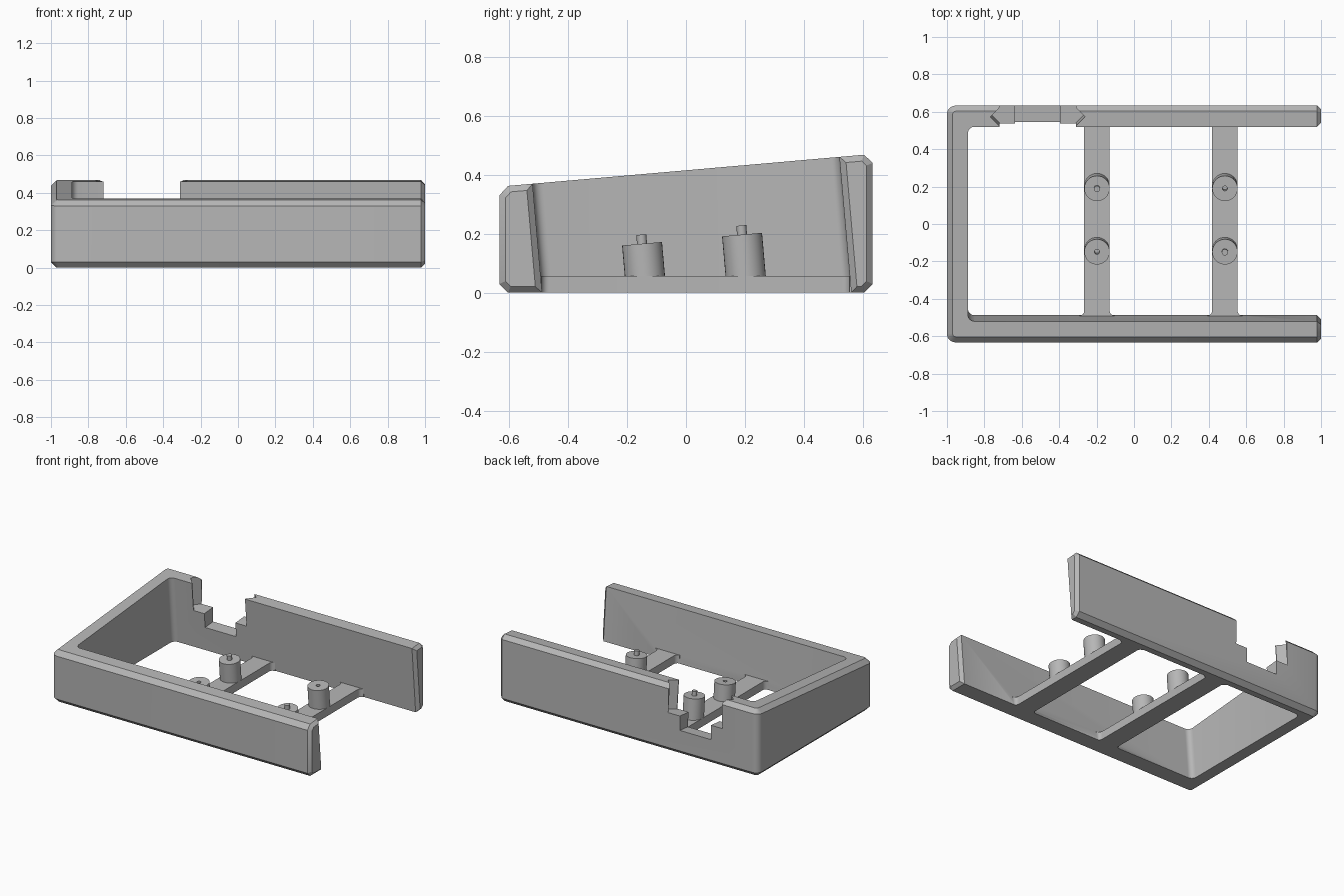
import bpy, bmesh, math
from mathutils import Matrix, Vector

cube = bpy.data.objects.get("Cube")
if cube:
    bpy.data.objects.remove(cube, do_unlink=True)

TILT = math.radians(5)
grey = bpy.data.materials.new("plain_grey")
grey.use_nodes = True
grey.diffuse_color = (0.47, 0.47, 0.47, 1)
for node in grey.node_tree.nodes:
    if node.type == 'BSDF_PRINCIPLED':
        node.inputs["Base Color"].default_value = grey.diffuse_color


def prism(name, pts, z0, z1, matrix=Matrix()):
    """Extrude a plan outline from z0 to z1, then place it."""
    bm = bmesh.new()
    low = bm.faces.new([bm.verts.new((x, y, z0)) for x, y in pts])
    top = bmesh.ops.extrude_face_region(bm, geom=[low])["geom"]
    for v in top:
        if isinstance(v, bmesh.types.BMVert):
            v.co.z = z1
    bmesh.ops.recalc_face_normals(bm, faces=bm.faces)
    bm.transform(matrix)
    mesh = bpy.data.meshes.new(name)
    bm.to_mesh(mesh)
    bm.free()
    mesh.materials.append(grey)
    obj = bpy.data.objects.new(name, mesh)
    bpy.context.collection.objects.link(obj)
    return obj


def bevel(obj, pick, offset, segments=1):
    """Bevel the edges whose two end points satisfy the rule."""
    bm = bmesh.new()
    bm.from_mesh(obj.data)
    edges = [e for e in bm.edges if pick(e.verts[0].co, e.verts[1].co)]
    bmesh.ops.bevel(bm, geom=edges, offset=offset, segments=segments,
                    profile=0.5, affect='EDGES', clamp_overlap=True)
    bmesh.ops.recalc_face_normals(bm, faces=bm.faces)
    bm.to_mesh(obj.data)
    bm.free()


def combine(obj, other, operation):
    """Apply a boolean and drop the helper."""
    mod = obj.modifiers.new("bool", 'BOOLEAN')
    mod.operation, mod.solver, mod.object = operation, 'EXACT', other
    bpy.context.view_layer.update()
    graph = bpy.context.evaluated_depsgraph_get()
    mesh = bpy.data.meshes.new_from_object(obj.evaluated_get(graph))
    obj.modifiers.clear()
    obj.data = mesh
    bpy.data.objects.remove(other, do_unlink=True)


def arc(cx, cy, r, a0, a1, n=6):
    return [(cx + r * math.cos(math.radians(a0 + (a1 - a0) * i / n)),
             cy + r * math.sin(math.radians(a0 + (a1 - a0) * i / n)))
            for i in range(n + 1)]


def circle(r, n=32):
    return arc(0, 0, r, 0, 360 - 360 / n, n - 1)


def rect(x0, x1, y0, y1):
    return [(x0, y0), (x1, y0), (x1, y1), (x0, y1)]


tilted = Matrix.Rotation(TILT, 4, 'X')

# Outer case block with a sloping top, a rounded closed end and chamfers
W, D = 1.0, 0.633
case = prism("case_frame", rect(-W, W, -D, D), 0, 1)
for v in case.data.vertices:
    if v.co.z > 0.5:
        v.co.z = 0.415 + math.tan(TILT) * v.co.y
bevel(case, lambda a, b: a.x < -0.99 and b.x < -0.99 and abs(a.z - b.z) > 0.2
      and abs(a.y - b.y) < 0.01, 0.045, 5)
bevel(case, lambda a, b: (a.z > 0.2) == (b.z > 0.2)
      and not (a.x > 0.99 and b.x > 0.99), 0.03)

# Tilted cavity, open at the left end and through the bottom
x0, y0, y1, r = -0.888, -0.486, 0.558, 0.035
cavity = prism("cavity_cutter",
               [(1.3, y0), (1.3, y1)] + arc(x0 + r, y1 - r, r, 90, 180)
               + arc(x0 + r, y0 + r, r, 180, 270), -0.4, 0.9, tilted)
combine(case, cavity, 'DIFFERENCE')

# Chamfer around both open wall ends
bevel(case, lambda a, b: a.x > 0.999 and b.x > 0.999, 0.021)

# Connector notch: a slot with V-shaped side grooves above a narrower slot
nx0, nx1, ny, g = -0.72, -0.31, 0.611, 0.048
groove = [(nx0, 0.5), (nx1, 0.5), (nx1, ny - g), (nx1 + g, ny), (nx1, ny + g),
          (nx1, 0.8), (nx0, 0.8), (nx0, ny + g), (nx0 - g, ny), (nx0, ny - g)]
combine(case, prism("groove_cutter", groove, 0.217, 0.7, tilted), 'DIFFERENCE')
combine(case, prism("slot_cutter", rect(-0.636, -0.396, 0.5, 0.8),
                    0.117, 0.6, tilted), 'DIFFERENCE')

# Floor bars with filleted ends
BARS = (-0.198, 0.486)
h, f, front, back = 0.068, 0.026, -0.49, 0.555
for cx in BARS:
    side = ([(h + f, front - 0.03)] + arc(h + f, front + f, f, 270, 180)
            + arc(h + f, back - f, f, 180, 90) + [(h + f, back + 0.03)])
    outline = [(cx + x, y) for x, y in side]
    outline += [(cx - x, y) for x, y in reversed(side)]
    combine(case, prism("floor_bar", outline, 0, 0.057), 'UNION')

# Tilted standoffs, alternately with a pin or a screw hole
parts = [case]
for i, cx in enumerate(BARS):
    for j, (y, z) in enumerate(((-0.149, 0.166), (0.19, 0.197))):
        place = Matrix.Translation(Vector((cx, y, z))) @ tilted
        label = ("right", "left")[i] + "_" + ("front", "back")[j]
        post = prism(label + "_standoff", circle(0.068), 0.03 - z, 0, place)
        if i == j:
            combine(post, prism("hole_cutter", circle(0.013), -0.07, 0.1, place),
                    'DIFFERENCE')
        else:
            parts.append(prism(label + "_pin", circle(0.017, 20), -0.02, 0.031, place))
        parts.append(post)

# Smooth the round surfaces, keep edges sharp
bpy.ops.object.select_all(action='DESELECT')
for obj in parts:
    obj.select_set(True)
bpy.context.view_layer.objects.active = case
bpy.ops.object.shade_smooth_by_angle(angle=math.radians(30))
